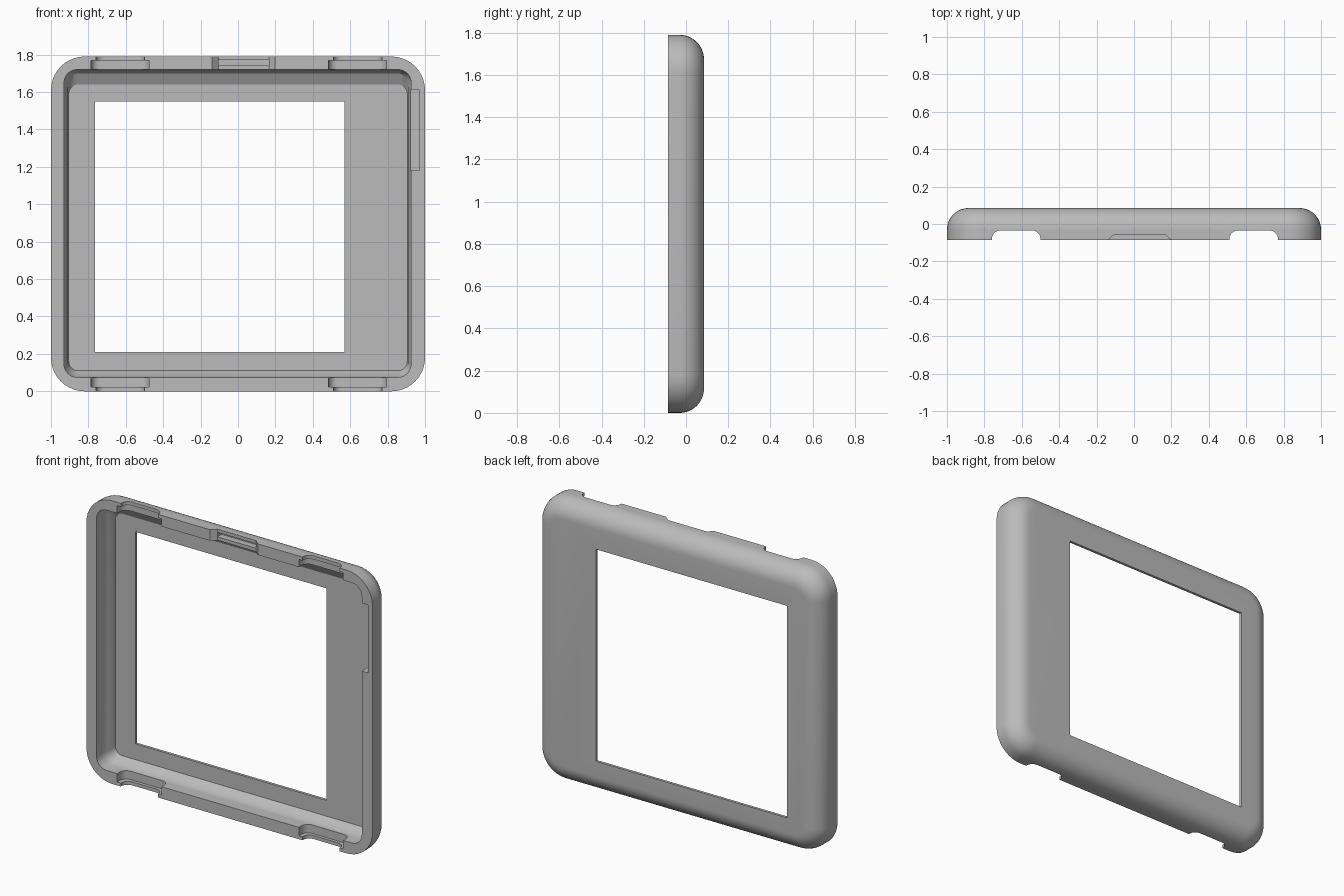
import bpy, bmesh, math

cube = bpy.data.objects.get("Cube")
if cube:
    bpy.data.objects.remove(cube, do_unlink=True)

grey = bpy.data.materials.new("plain grey")
grey.use_nodes = True
COLOUR = (0.5, 0.5, 0.5, 1)
grey.diffuse_color = COLOUR
grey.node_tree.nodes["Principled BSDF"].inputs["Base Color"].default_value = COLOUR


def loft(name, rings):
    """Solid skinned through matching closed rings of points."""
    bm = bmesh.new()
    loops = [[bm.verts.new(p) for p in ring] for ring in rings]
    n = len(loops[0])
    for a, b in zip(loops, loops[1:]):
        for i in range(n):
            j = (i + 1) % n
            bm.faces.new((a[i], a[j], b[j], b[i]))
    bm.faces.new(loops[0])
    bm.faces.new(loops[-1])
    bmesh.ops.recalc_face_normals(bm, faces=bm.faces)
    mesh = bpy.data.meshes.new(name)
    bm.to_mesh(mesh)
    bm.free()
    mesh.materials.append(grey)
    obj = bpy.data.objects.new(name, mesh)
    bpy.context.collection.objects.link(obj)
    return obj


def rounded_ring(x0, x1, z0, z1, r, y, steps=10):
    """Rounded rectangle in the upright plane at depth y."""
    corners = [(x1 - r, z1 - r), (x0 + r, z1 - r), (x0 + r, z0 + r), (x1 - r, z0 + r)]
    return [(cx + r * math.cos(a), y, cz + r * math.sin(a))
            for k, (cx, cz) in enumerate(corners)
            for a in [math.pi / 2 * (k + i / steps) for i in range(steps + 1)]]


def prism(name, profile, z0, z1):
    """Flat xy profile extruded upward."""
    return loft(name, [[(x, y, z) for x, y in profile] for z in (z0, z1)])


def box(name, x0, x1, y0, y1, z0, z1):
    return prism(name, [(x0, y0), (x1, y0), (x1, y1), (x0, y1)], z0, z1)


def arch(cx, half, depth, r):
    """Notch profile with rounded inner corners, open at the front."""
    right = [(half - r + r * math.cos(a), depth - r + r * math.sin(a))
             for a in [math.pi / 2 * i / 8 for i in range(9)]]
    pts = [(half, FRONT - 0.05)] + right
    return [(cx + x, y) for x, y in pts] + [(cx - x, y) for x, y in reversed(pts)]


FRONT, BACK, TOP = -0.085, 0.085, 1.79
FILLET = 0.115

# Outer shell with a rounded back edge
sections = [(FRONT, 0)]
for i in range(13):
    a = math.pi / 2 * i / 12
    sections.append((BACK - FILLET + FILLET * math.sin(a), FILLET * (1 - math.cos(a))))
case = loft("case_shell", [rounded_ring(-1 + d, 1 - d, d, TOP - d, 0.18 - d, y)
                           for y, d in sections])

cutters = []

# Hollow interior, tapering gently into the back panel
cutters.append(loft("cavity", [
    rounded_ring(-0.93, 0.925, 0.075, 1.72, 0.07, FRONT - 0.05),
    rounded_ring(-0.93, 0.925, 0.075, 1.72, 0.07, -0.01),
    rounded_ring(-0.92, 0.92, 0.08, 1.71, 0.065, 0.015),
    rounded_ring(-0.91, 0.91, 0.09, 1.70, 0.06, 0.035),
    rounded_ring(-0.905, 0.905, 0.11, 1.64, 0.05, 0.068)]))

# Screen window through the back panel
cutters.append(box("window", -0.765, 0.57, 0, 0.2, 0.21, 1.55))

# Side recess in the left wall
cutters.append(box("side_recess", 0.85, 0.97, -0.2, 0.01, 1.18, 1.61))

# Clip notches along top and bottom, wider on the inside
for cx in (-0.63, 0.64):
    for flip in (False, True):
        for half, depth, r, za, zb in ((0.13, -0.035, 0.045, 1.75, 1.9),
                                       (0.155, -0.015, 0.045, 1.69, 1.768)):
            z0, z1 = (TOP - zb, TOP - za) if flip else (za, zb)
            cutters.append(prism("clip_notch", arch(cx, half, depth, r), z0, z1))

# Port opening in the top edge with a deeper slot
cutters.append(prism("port_opening", [(-0.165, -0.11), (0.225, -0.11),
                                      (0.165, -0.055), (-0.105, -0.055)], 1.69, 1.9))
cutters.append(box("port_slot", -0.105, 0.165, -0.2, -0.015, 1.742, 1.77))

# Carve and tidy
bpy.context.view_layer.objects.active = case
for c in cutters:
    c.hide_render = True
    mod = case.modifiers.new("cut", "BOOLEAN")
    mod.operation = "DIFFERENCE"
    mod.solver = "EXACT"
    mod.object = c
    bpy.ops.object.modifier_apply(modifier=mod.name)
    bpy.data.objects.remove(c, do_unlink=True)

bpy.ops.object.select_all(action="DESELECT")
case.select_set(True)
bpy.ops.object.shade_smooth_by_angle(angle=math.radians(25))
